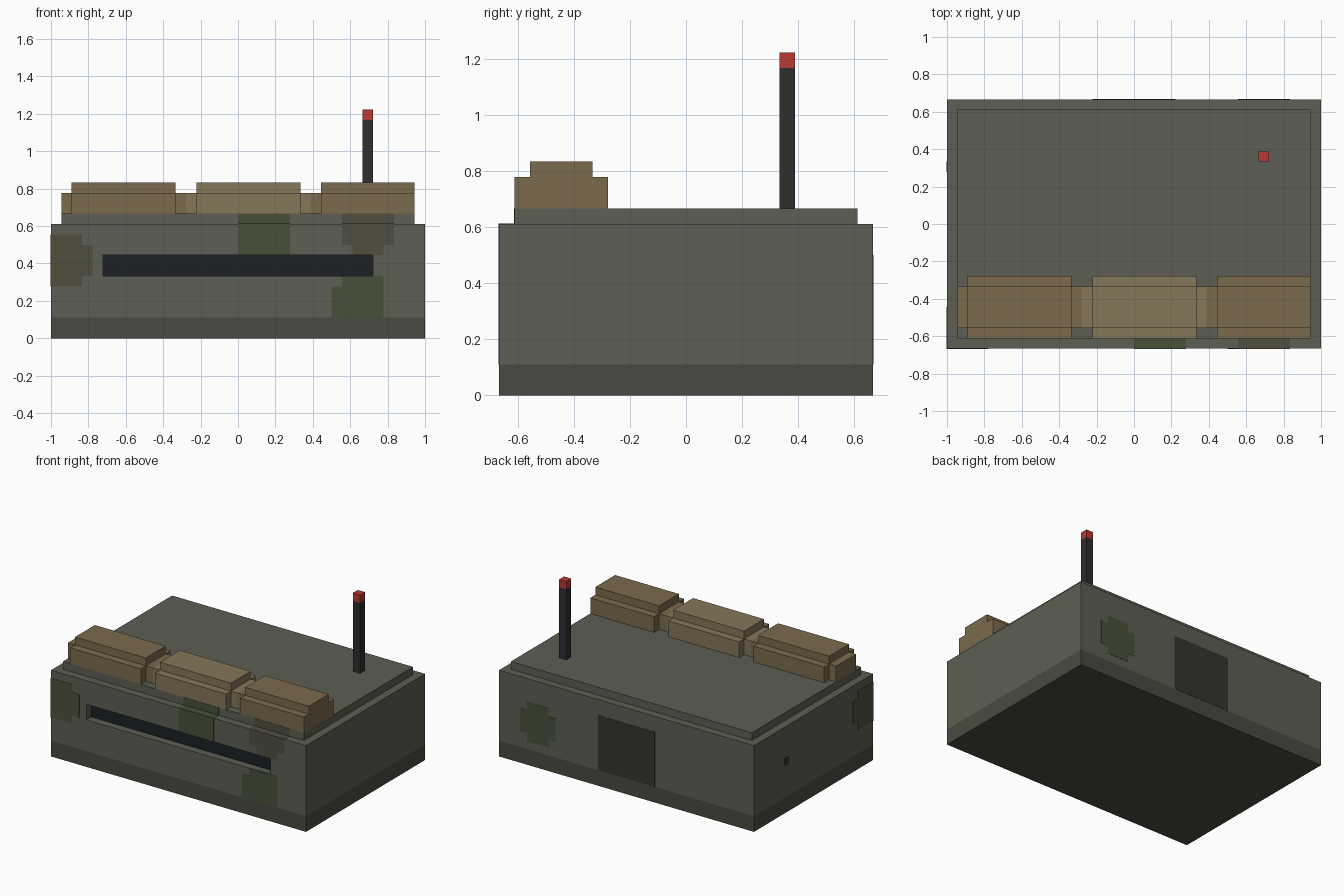
import bpy, bmesh
from mathutils import Vector

if "Cube" in bpy.data.objects:
    bpy.data.objects.remove(bpy.data.objects["Cube"])

U = 1 / 18      # block unit of the model
E = 0.03        # paint thickness in block units


def material(name, hexcode):
    def lin(i):
        c = int(hexcode[i:i + 2], 16) / 255
        return c / 12.92 if c <= 0.04045 else ((c + 0.055) / 1.055) ** 2.4
    m = bpy.data.materials.new(name)
    m.diffuse_color = (lin(0), lin(2), lin(4), 1)
    m.use_nodes = True
    m.node_tree.nodes["Principled BSDF"].inputs["Base Color"].default_value = m.diffuse_color
    return m


def blocks(name, boxes, mat):
    """One object from boxes given as (x0, x1, y0, y1, z0, z1) in block units."""
    bm = bmesh.new()
    for x0, x1, y0, y1, z0, z1 in boxes:
        size = Vector((x1 - x0, y1 - y0, z1 - z0)) * U
        mid = Vector((x0 + x1, y0 + y1, z0 + z1)) * U / 2
        for v in bmesh.ops.create_cube(bm, size=1)["verts"]:
            v.co = v.co * size + mid
    me = bpy.data.meshes.new(name)
    bm.to_mesh(me)
    bm.free()
    me.materials.append(mat)
    ob = bpy.data.objects.new(name, me)
    bpy.context.collection.objects.link(ob)
    return ob


concrete = material("concrete", "5d5f53")
footing = material("footing", "4a4a42")
green = material("camo_green", "47513a")
brown = material("camo_brown", "504e3f")
dark = material("slit_dark", "1c2124")
door_mat = material("door_dark", "33332f")
sand = material("sandbag", "7b6b4e")
sand_light = material("sandbag_light", "85775a")
black = material("antenna_black", "2e2e2e")
red = material("antenna_red", "b83a32")

# Bunker shell with recessed viewing slit
blocks("base", [(-18, 18, -12, 12, 0, 2)], footing)
walls = blocks("walls", [(-18, 18, -12, 12, 2, 11)], concrete)
cutter = blocks("slit_cutter", [(-13, 13, -13, -11, 6, 8)], concrete)
cutter.hide_render = True
cutter.hide_set(True)
cut = walls.modifiers.new("slit", "BOOLEAN")
cut.operation = "DIFFERENCE"
cut.solver = "EXACT"
cut.object = cutter
bpy.context.view_layer.objects.active = walls
bpy.ops.object.modifier_apply(modifier=cut.name)
bpy.data.objects.remove(cutter)
blocks("slit_glass", [(-13, 13, -11 - E, -10.8, 6, 8)], dark)
blocks("roof", [(-17, 17, -11, 11, 11, 12)], concrete)

# Back door
blocks("door", [(-4, 4, 11.8, 12 + E, 2, 9)], door_mat)

# Camouflage patches
F = (-12 - E, -11.2)     # front wall paint depth
R = (-11 - E, -10.5)     # roof edge paint depth
B = (11.8, 12 + E)       # back wall paint depth
blocks("front_green_upper", [(0, 5, *F, 8, 11), (0, 5, -12 - E, -11, 10, 11 + E),
                             (0, 5, *R, 11, 12)], green)
blocks("front_brown_upper", [(10, 15, *F, 9, 11), (11, 14, *F, 8, 9),
                             (10, 15, -12 - E, -11, 10, 11 + E),
                             (10, 15, *R, 11, 12)], brown)
blocks("front_green_lower", [(9, 14, *F, 2, 5), (10, 14, *F, 5, 6)], green)
blocks("corner_brown", [(-18 - E, -15, *F, 5, 10), (-15, -14, *F, 6, 9),
                        (-18 - E, -17.2, -11.2, -9, 5, 10),
                        (-18 - E, -17.2, -9, -8, 6, 9)], brown)
blocks("left_spot", [(-18 - E, -17.5, 5, 6, 6, 7)], door_mat)
blocks("back_green", [(10, 15, *B, 4, 7), (11, 14, *B, 3, 4), (11, 14, *B, 7, 8)], green)

# Row of sandbags: wide body, raised crown, narrow end tabs
for i, (x0, x1, right_tab) in enumerate([(-16, -6, 1), (-4, 6, 1), (8, 17, 0)]):
    parts = [(x0, x1, -11, -5, 12, 14), (x0, x1, -10, -6, 14, 15),
             (x0 - 1, x0, -10, -6, 12, 14)]
    if right_tab:
        parts.append((x1, x1 + 1, -10, -6, 12, 14))
    blocks(f"sandbag_{i + 1}", parts, sand_light if i == 1 else sand)

# Antenna
blocks("antenna_mast", [(12, 13, 6, 7, 12, 21)], black)
blocks("antenna_tip", [(12, 13, 6, 7, 21, 22)], red)
